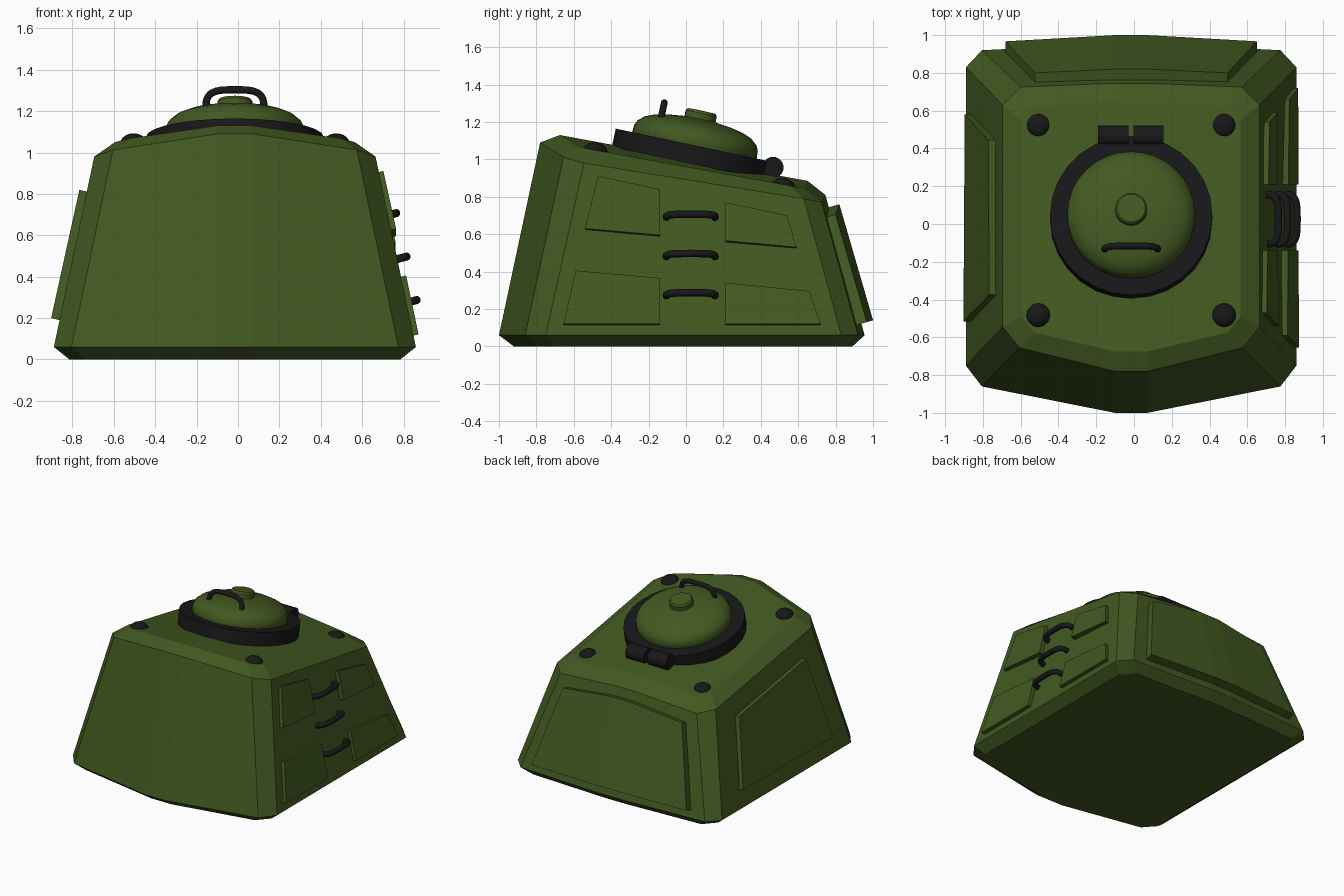
import bpy, bmesh, math
from mathutils import Vector, Matrix

if "Cube" in bpy.data.objects:
    bpy.data.objects.remove(bpy.data.objects["Cube"])

CX = -0.015  # hull centre line


def material(name, col):
    m = bpy.data.materials.new(name)
    m.diffuse_color = (*col, 1)
    m.use_nodes = True
    m.node_tree.nodes["Principled BSDF"].inputs["Base Color"].default_value = m.diffuse_color
    return m


GREEN = material("green_paint", (0.055, 0.10, 0.015))
BLACK = material("black_metal", (0.009, 0.009, 0.010))


def finish(name, bm, mat, smooth=None):
    bmesh.ops.recalc_face_normals(bm, faces=bm.faces)
    me = bpy.data.meshes.new(name)
    bm.to_mesh(me)
    bm.free()
    ob = bpy.data.objects.new(name, me)
    bpy.context.collection.objects.link(ob)
    me.materials.append(mat)
    if smooth:
        bpy.ops.object.select_all(action='DESELECT')
        ob.select_set(True)
        bpy.context.view_layer.objects.active = ob
        bpy.ops.object.shade_smooth_by_angle(angle=math.radians(smooth))
    return ob


def lathe(name, profile, frame, mat, sides=32, smooth=40):
    """Revolve an (r, h) profile around local z, placed by frame."""
    bm = bmesh.new()
    rings = []
    for r, h in profile:
        if r == 0:
            rings.append([bm.verts.new(frame @ Vector((0, 0, h)))] * sides)
        else:
            rings.append([bm.verts.new(frame @ Vector((r * math.cos(2 * math.pi * i / sides),
                          r * math.sin(2 * math.pi * i / sides), h))) for i in range(sides)])
    for a, b in zip(rings, rings[1:]):
        for i in range(sides):
            j = (i + 1) % sides
            bm.faces.new(dict.fromkeys((a[i], a[j], b[j], b[i])))
    return finish(name, bm, mat, smooth)


def handle(name, centre, along, out, half, rise, radius):
    """Bent grab rail: a squared-off arch with a round section."""
    cu = bpy.data.curves.new(name, 'CURVE')
    cu.dimensions = '3D'
    cu.bevel_depth, cu.bevel_resolution, cu.use_fill_caps = radius, 3, True
    n = 18
    sp = cu.splines.new('POLY')
    sp.points.add(n)
    for i in range(n + 1):
        a = math.pi * i / n
        c, s = math.cos(a), max(math.sin(a), 0)
        p = centre + along * half * math.copysign(abs(c) ** 0.6, c) + out * rise * s ** 0.6
        sp.points[i].co = (*p, 1)
    ob = bpy.data.objects.new(name, cu)
    bpy.context.collection.objects.link(ob)
    cu.materials.append(BLACK)
    bpy.ops.object.select_all(action='DESELECT')
    ob.select_set(True)
    bpy.context.view_layer.objects.active = ob
    bpy.ops.object.convert(target='MESH')
    bpy.ops.object.shade_smooth_by_angle(angle=math.radians(50))


# Hull: four stacked half outlines, mirrored across the centre line
loops = [
    [(.085, -.92, 0), (.72, -.80, 0), (.80, -.71, 0), (.80, .77, 0), (.72, .86, 0), (.085, .89, 0)],
    [(.085, -1, .06), (.79, -.86, .06), (.875, -.75, .06), (.875, .83, .06), (.79, .92, .06), (.085, .955, .06)],
    [(.085, -.78, 1.09), (.59, -.655, 1.012), (.68, -.545, .98), (.68, .63, .79), (.585, .725, .77), (.085, .745, .81)],
    [(.085, -.675, 1.13), (.51, -.575, 1.068), (.58, -.49, 1.05), (.58, .55, .86), (.51, .63, .848), (.085, .65, .885)],
]
bm = bmesh.new()
rings = []
for half in loops:
    full = half + [(-x, y, z) for x, y, z in reversed(half)]
    rings.append([bm.verts.new((x + CX, y, z)) for x, y, z in full])
for a, b in zip(rings, rings[1:]):
    for i in range(12):
        j = (i + 1) % 12
        bm.faces.new((a[i], a[j], b[j], b[i]))
bm.faces.new(rings[0])
t = rings[3]
bm.faces.new((t[0], t[5], t[6], t[11]))
for s in (t[0:6], t[6:12]):
    bm.faces.new((s[0], s[1], s[4], s[5]))
    bm.faces.new((s[1], s[2], s[3], s[4]))
finish("hull", bm, GREEN)


def side_x(y, z):
    """Half width of the sloped hull side."""
    top = .98 - .19 * (y + .545) / 1.175
    return .875 - .195 * (z - .06) / (top - .06)


def side_panel(name, sign, corners, thick):
    bm = bmesh.new()
    sheets = []
    for d in (-.02, thick):
        sheets.append([bm.verts.new((CX + sign * (side_x(y, z) + d * .97), y, z + d * .23))
                       for y, z in corners])
    a, b = sheets
    for i in range(4):
        j = (i + 1) % 4
        bm.faces.new((a[i], a[j], b[j], b[i]))
    bm.faces.new(a)
    bm.faces.new(b)
    finish(name, bm, GREEN)


# Side plates: four small on the right, one large on the left
side_panel("right_plate_upper_front", 1, [(-.47, .905), (-.14, .835), (-.14, .59), (-.54, .625)], .025)
side_panel("right_plate_upper_rear", 1, [(.21, .765), (.54, .695), (.59, .525), (.21, .56)], .025)
side_panel("right_plate_lower_front", 1, [(-.59, .40), (-.14, .36), (-.14, .115), (-.655, .115)], .025)
side_panel("right_plate_lower_rear", 1, [(.21, .335), (.66, .29), (.72, .115), (.21, .115)], .025)
side_panel("left_plate", -1, [(-.375, .81), (.445, .68), (.58, .19), (-.515, .19)], .042)

# Rear plate follows the bend of the rear face
bm = bmesh.new()
upper = [(.51, .80, .705), (.085, .82, .76)]
lower = [(.665, .967, .13), (.085, 1.0, .14)]
sheets = []
for d in (0, .085):
    rows = []
    for row in (upper, lower):
        full = row + [(-x, y, z) for x, y, z in reversed(row)]
        rows.append([bm.verts.new((CX + x, y - d * .96, z - d * .27)) for x, y, z in full])
    sheets.append(rows)
(ou, ol), (iu, il) = sheets
for i in range(3):
    for a, b in ((ou, ol), (iu, il), (ou, iu), (ol, il)):
        bm.faces.new((a[i], a[i + 1], b[i + 1], b[i]))
for i in (0, 3):
    bm.faces.new((ou[i], ol[i], il[i], iu[i]))
finish("rear_plate", bm, GREEN)

# Ladder rails on the right side
for k, z in enumerate((.69, .48, .27)):
    base = Vector((CX + side_x(.025, z) - .01, .025, z))
    handle(f"ladder_rail_{k + 1}", base, Vector((0, 1, 0)), Vector((.97, 0, .26)), .13, .065, .02)

# Hatch assembly, tilted with the roof
tilt = Matrix.Rotation(math.radians(-12), 4, 'X')
hatch = Matrix.Translation((CX, .045, 1.075)) @ tilt
lathe("hatch_ring", [(.0, -.1), (.43, -.1), (.43, 0), (.34, 0), (.33, -.02), (0, -.02)], hatch, BLACK, 28, 30)
lathe("hatch_dome", [(.325, -.03), (.34, 0), (.338, .04), (.325, .068), (.29, .098), (.24, .118),
                     (.17, .133), (.085, .143), (0, .146)], hatch, GREEN, 32, 50)
lathe("hatch_knob", [(.085, .12), (.085, .175), (.075, .188), (0, .19)], hatch, GREEN, 24, 35)
rot = hatch.to_3x3()
handle("hatch_handle", hatch @ Vector((0, -.205, .095)), Vector((1, 0, 0)), rot @ Vector((0, 0, 1)), .14, .095, .018)

# Hinge barrels behind the hatch
for name, x0, x1 in (("hinge_left", -.19, -.03), ("hinge_right", -.002, .156)):
    frame = Matrix.Translation((x0, .465, .957)) @ Matrix.Rotation(math.pi / 2, 4, 'Y')
    lathe(name, [(0, 0), (.057, 0), (.057, x1 - x0), (0, x1 - x0)], frame, BLACK, 20, 40)

# Roof bolts
arc = [math.pi / 2 * i / 6 for i in range(7)]
dome = [(0, -.03), (.066, -.03)] + [(.066 * math.cos(a), .052 * math.sin(a)) for a in arc[:-1]] + [(0, .052)]
for end, y, z in (("front", -.485, 1.04), ("rear", .52, .848)):
    for side, s in (("left", -1), ("right", 1)):
        f = Matrix.Translation((CX + s * .49, y, z)) @ tilt
        lathe(f"roof_bolt_{end}_{side}", dome, f, BLACK, 20, 50)
